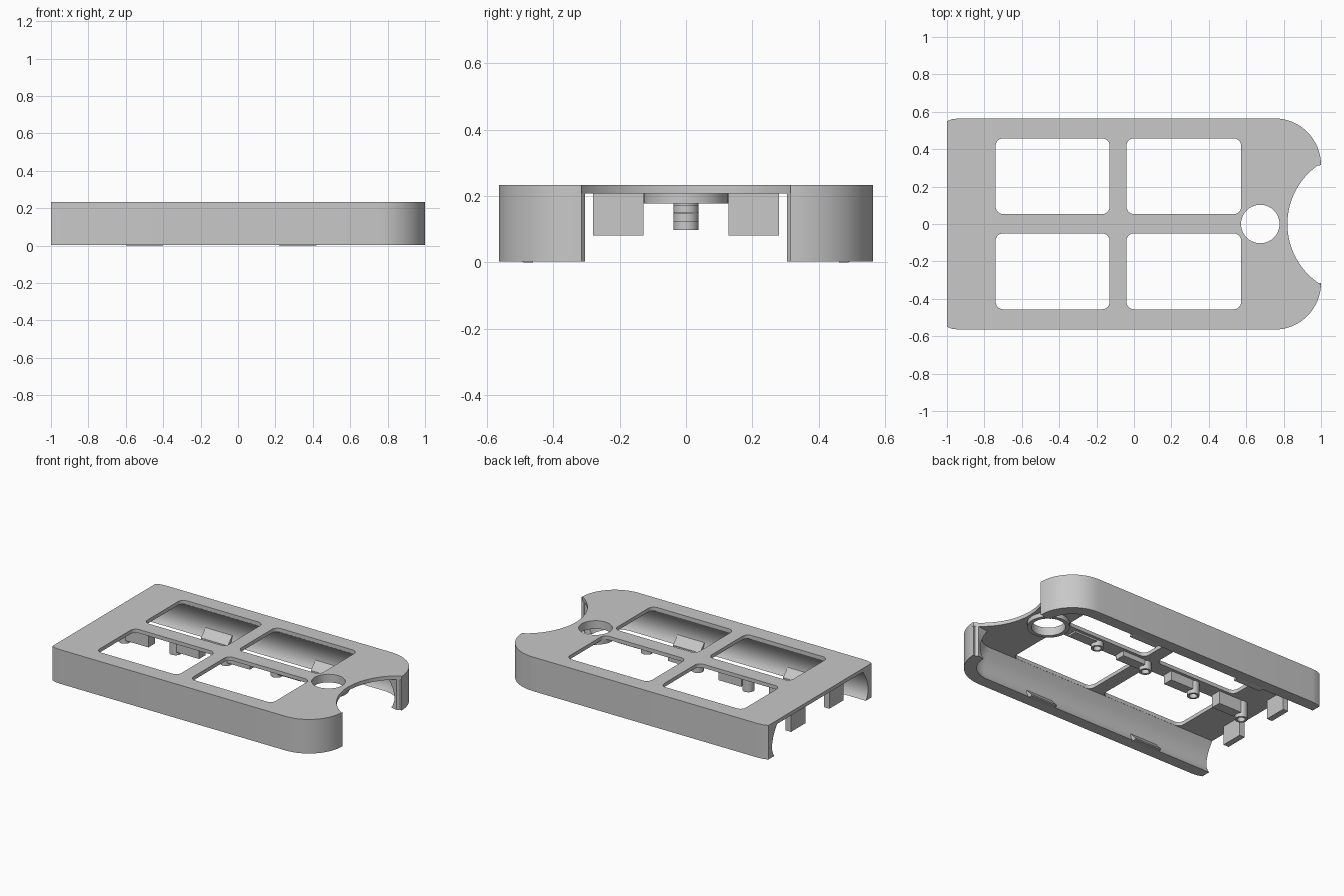
import bpy
import bmesh
import math
from mathutils import Vector

cube = bpy.data.objects.get("Cube")
if cube:
    bpy.data.objects.remove(cube, do_unlink=True)

grey = bpy.data.materials.new("plain_grey")
grey.use_nodes = True
GREY = (0.58, 0.58, 0.58, 1)
grey.diffuse_color = GREY
grey.node_tree.nodes["Principled BSDF"].inputs["Base Color"].default_value = GREY

TOP, UNDER, FOOT = 0.233, 0.208, 0.003
HALF_Y, CORNER = 0.565, 0.25
CORNER_X, CORNER_Y = 1 - CORNER, HALF_Y - CORNER
NOTCH_X, NOTCH_R = 1.203, 0.383


def arc(cx, cy, r, start, end, n=16):
    """Points along an arc, angles in degrees."""
    angles = [math.radians(start + (end - start) * i / n) for i in range(n + 1)]
    return [(cx + r * math.cos(a), cy + r * math.sin(a)) for a in angles]


def circle(cx, cy, r, n=40):
    return arc(cx, cy, r, 0, 360, n)[:-1]


def rounded_rect(x0, x1, y0, y1, r):
    return (arc(x1 - r, y1 - r, r, 0, 90, 6) + arc(x0 + r, y1 - r, r, 90, 180, 6)
            + arc(x0 + r, y0 + r, r, 180, 270, 6) + arc(x1 - r, y0 + r, r, 270, 360, 6))


def flip_y(points):
    return [(x, -y) for x, y in reversed(points)]


def finish(obj):
    bpy.ops.object.select_all(action="DESELECT")
    obj.select_set(True)
    bpy.context.view_layer.objects.active = obj
    obj.data.materials.clear()
    obj.data.materials.append(grey)
    bpy.ops.object.shade_smooth_by_angle(angle=math.radians(30))


def slab(name, loops, z0, z1):
    """Extrude a filled outline, with any further loops as holes, from z0 to z1."""
    curve = bpy.data.curves.new(name, "CURVE")
    curve.dimensions = "2D"
    curve.fill_mode = "BOTH"
    curve.extrude = (z1 - z0) / 2
    for points in loops:
        spline = curve.splines.new("POLY")
        spline.points.add(len(points) - 1)
        for p, (x, y) in zip(spline.points, points):
            p.co = (x, y, 0, 1)
        spline.use_cyclic_u = True
    obj = bpy.data.objects.new(name, curve)
    bpy.context.collection.objects.link(obj)
    bpy.ops.object.select_all(action="DESELECT")
    obj.select_set(True)
    bpy.context.view_layer.objects.active = obj
    bpy.ops.object.convert(target="MESH")
    obj = bpy.context.object
    obj.name = name
    for v in obj.data.vertices:
        v.co += Vector((0, 0, (z0 + z1) / 2))
    finish(obj)
    return obj


def loft(name, rings):
    """Skin a stack of closed rings of 3D points and cap both ends."""
    bm = bmesh.new()
    stack = [[bm.verts.new(p) for p in ring] for ring in rings]
    bm.faces.new(stack[0])
    bm.faces.new(stack[-1])
    n = len(rings[0])
    for a, b in zip(stack, stack[1:]):
        for i in range(n):
            j = (i + 1) % n
            bm.faces.new((a[i], a[j], b[j], b[i]))
    bmesh.ops.recalc_face_normals(bm, faces=bm.faces)
    mesh = bpy.data.meshes.new(name)
    bm.to_mesh(mesh)
    bm.free()
    obj = bpy.data.objects.new(name, mesh)
    bpy.context.collection.objects.link(obj)
    finish(obj)


def box(name, x0, x1, y0, y1, z0, z1):
    return slab(name, [[(x0, y0), (x1, y0), (x1, y1), (x0, y1)]], z0, z1)


# Top plate: rounded end with a round notch, four windows and a hole
half = [(-1, 0.55), (-0.97, 0.561), (-0.93, HALF_Y)]
half += arc(CORNER_X, CORNER_Y, CORNER, 90, 0)
notch_angle = math.degrees(math.asin(0.325 / NOTCH_R))
notch = arc(NOTCH_X, 0, NOTCH_R, 180 - notch_angle, 180 + notch_angle, 32)
outline = half + notch + flip_y(half)
windows = [rounded_rect(x0, x1, y0, y1, 0.04)
           for x0, x1 in ((-0.74, -0.13), (-0.04, 0.573))
           for y0, y1 in ((0.053, 0.458), (-0.456, -0.05))]
hole = circle(0.675, 0, 0.103)
slab("top_plate", [outline] + windows + [hole], UNDER, TOP)

# Collar under the round hole
slab("hole_collar", [circle(0.675, 0, 0.128), hole], 0.178, UNDER)

# Side walls following the rounded corners, hollowed along the inside
SECTION = [(FOOT, 0.078), (0.02, 0.066), (0.05, 0.055), (0.09, 0.054),
           (0.13, 0.064), (0.17, 0.083), (UNDER, 0.108)]
# Snap clips with sloping tops inside the feet of the walls
CLIP = [(0.462, 0), (0.49, 0), (0.515, 0.01), (0.515, 0.065), (0.462, 0.008)]
for side, label in ((1, "back"), (-1, "front")):
    rings = []
    for z, thick in SECTION:
        ring = half + [(0.985, 0.318), (0.97, 0.305)]
        ring += arc(CORNER_X, CORNER_Y, CORNER - thick, 0, 90) + [(-1, HALF_Y - thick)]
        rings.append([(x, side * y, z) for x, y in ring])
    loft(f"{label}_wall", rings)
    for i, x0 in enumerate((-0.6, 0.22)):
        loft(f"{label}_clip_{i + 1}",
             [[(x, side * y, z) for y, z in CLIP] for x in (x0, x0 + 0.2)])

# Hollow pins and ribs along the middle bar, growing toward the open end
for i, foot in enumerate((0.172, 0.15, 0.121, 0.098)):
    x = 0.29 - 0.378 * i
    slab(f"pin_{i + 1}", [circle(x, 0, 0.038, 24), circle(x, 0, 0.024, 24)], foot, UNDER)
    box(f"rib_{i + 1}", x + 0.03, x + 0.2, -0.034, 0.034, foot + 0.024, UNDER)

# Tabs hanging at the open end
for side, label in ((1, "back"), (-1, "front")):
    y0, y1 = sorted((side * 0.128, side * 0.28))
    box(f"{label}_end_tab", -0.98, -0.94, y0, y1, 0.081, UNDER)
